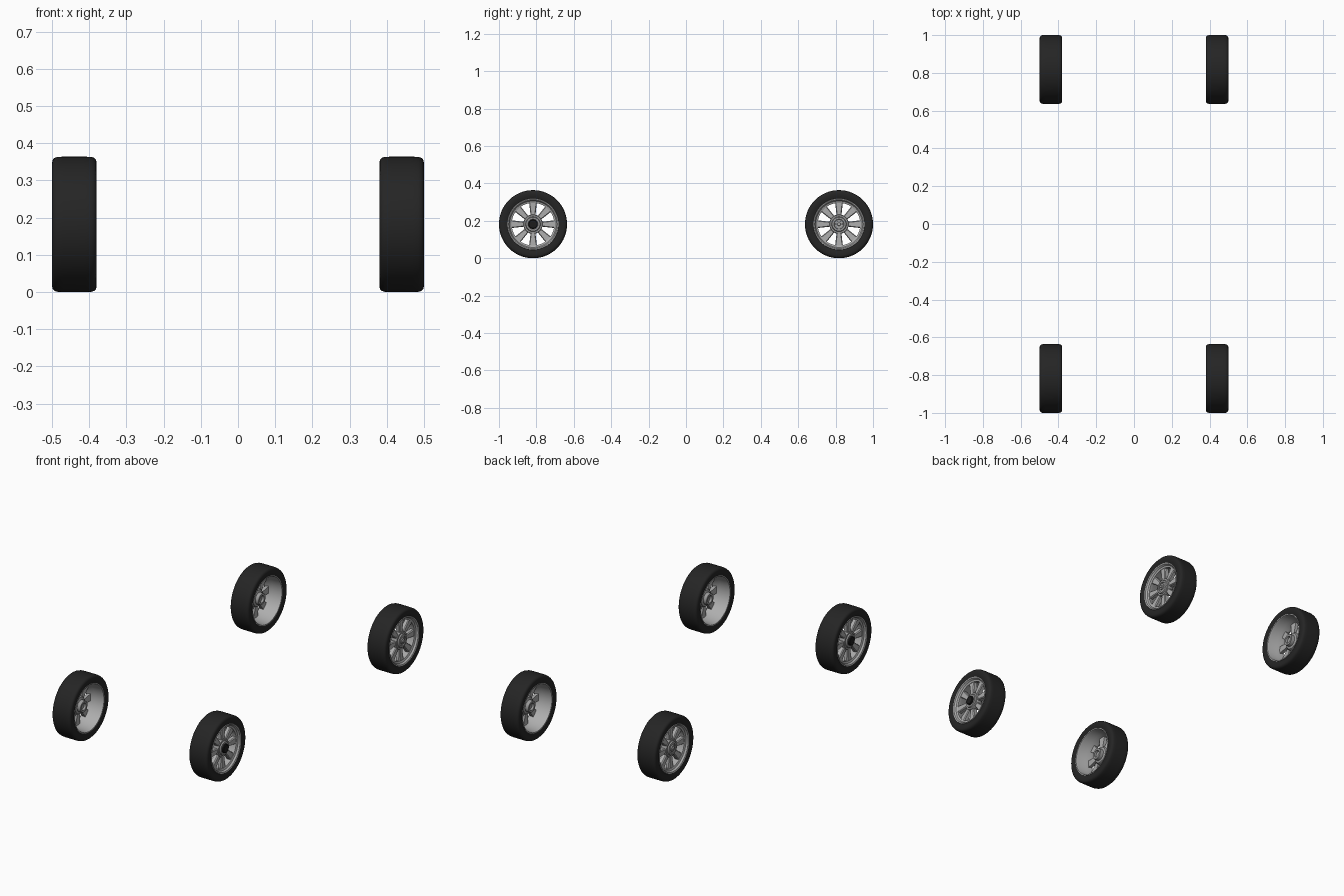
import bpy, bmesh, math
from mathutils import Matrix, Vector

if "Cube" in bpy.data.objects:
    bpy.data.objects.remove(bpy.data.objects["Cube"])

R = 0.182          # tyre radius
AXLE_Y = 0.818     # axle distance from centre
SEG = 64


def material(name, v):
    m = bpy.data.materials.new(name)
    m.diffuse_color = (v, v, v, 1)
    m.use_nodes = True
    m.node_tree.nodes["Principled BSDF"].inputs["Base Color"].default_value = m.diffuse_color
    return m


RUBBER = material("black rubber", 0.018)
METAL = material("silver metal", 0.42)
HUB = material("hub grey", 0.32)
CAP = material("dark cap", 0.012)


def finish(bm, name, mat, side, y, angle=35):
    """Mirror to the given side, move to the axle and make the object."""
    bm.transform(Matrix.Translation((0, y, R)) @ Matrix.Diagonal((side, 1, 1, 1)))
    bmesh.ops.recalc_face_normals(bm, faces=bm.faces)
    me = bpy.data.meshes.new(name)
    bm.to_mesh(me)
    bm.free()
    me.materials.append(mat)
    ob = bpy.data.objects.new(name, me)
    bpy.context.collection.objects.link(ob)
    bpy.ops.object.select_all(action='DESELECT')
    bpy.context.view_layer.objects.active = ob
    ob.select_set(True)
    bpy.ops.object.shade_smooth_by_angle(angle=math.radians(angle))
    return ob


def lathe(profile, closed):
    """Spin an (x, radius) profile around the x axis."""
    bm = bmesh.new()
    vs = [bm.verts.new((x, 0, r)) for x, r in profile]
    pairs = list(zip(vs, vs[1:] + vs[:1])) if closed else list(zip(vs, vs[1:]))
    edges = [bm.edges.new(p) for p in pairs]
    bmesh.ops.spin(bm, geom=vs + edges, cent=(0, 0, 0), axis=(1, 0, 0),
                   angle=2 * math.pi, steps=SEG, use_merge=True)
    bmesh.ops.remove_doubles(bm, verts=bm.verts, dist=1e-5)
    return bm


def spokes(count=8):
    """Tapered spokes, wider at the rim and leaning to the hub."""
    bm = bmesh.new()
    # radius, half width, inner x, outer x
    sections = [(0.038, 0.012, 0.450, 0.477), (0.118, 0.021, 0.458, 0.480)]
    for i in range(count):
        rot = Matrix.Rotation(2 * math.pi * i / count, 3, 'X')
        rings = []
        for r, w, x0, x1 in sections:
            pts = [(x0, -w, r), (x0, w, r), (x1 - 0.005, w, r), (x1, w - 0.004, r),
                   (x1, 0.004 - w, r), (x1 - 0.005, -w, r)]
            rings.append([bm.verts.new(rot @ Vector(p)) for p in pts])
        a, b = rings
        for k in range(6):
            j = (k + 1) % 6
            bm.faces.new((a[k], a[j], b[j], b[k]))
        bm.faces.new(a)
        bm.faces.new(b)
    return bm


# Tyre cross-section: square shoulders with small rounded corners
TYRE = [(0.386, 0.134), (0.381, 0.150), (0.380, 0.166), (0.382, 0.174), (0.387, 0.179),
        (0.395, 0.1815), (0.410, R), (0.470, R), (0.485, 0.1815), (0.493, 0.179),
        (0.498, 0.174), (0.500, 0.166), (0.499, 0.150), (0.494, 0.134)]

# Open barrel with a flared outer lip
RIM = [(0.383, 0.138), (0.383, 0.133), (0.392, 0.130), (0.440, 0.126), (0.466, 0.114),
       (0.482, 0.114), (0.486, 0.124), (0.496, 0.130), (0.498, 0.136), (0.494, 0.138)]

# Stepped hub, recessed on the inner side
HUB_PROFILE = [(0.430, 0), (0.430, 0.018), (0.418, 0.020), (0.418, 0.032), (0.438, 0.034),
               (0.442, 0.046), (0.452, 0.052), (0.476, 0.052), (0.481, 0.049),
               (0.481, 0.040), (0.488, 0.037), (0.488, 0.027), (0.484, 0.025), (0.484, 0)]

# Centre caps: black on the front axle, small metal boss at the back
FRONT_CAP = [(0.480, 0), (0.480, 0.025), (0.494, 0.025), (0.497, 0.021), (0.497, 0)]
REAR_CAP = [(0.480, 0), (0.480, 0.018), (0.490, 0.017), (0.490, 0.010), (0.495, 0.008), (0.495, 0)]

for end, y in (("front", -AXLE_Y), ("rear", AXLE_Y)):
    for label, side in (("left", -1), ("right", 1)):
        tag = f"{end}_{label}_"
        finish(lathe(TYRE, True), tag + "tyre", RUBBER, side, y, 50)
        finish(lathe(RIM, True), tag + "rim", METAL, side, y)
        finish(spokes(), tag + "spokes", METAL, side, y, 20)
        finish(lathe(HUB_PROFILE, False), tag + "hub", HUB, side, y)
        if end == "front":
            finish(lathe(FRONT_CAP, False), tag + "cap", CAP, side, y)
        else:
            finish(lathe(REAR_CAP, False), tag + "cap", METAL, side, y)
